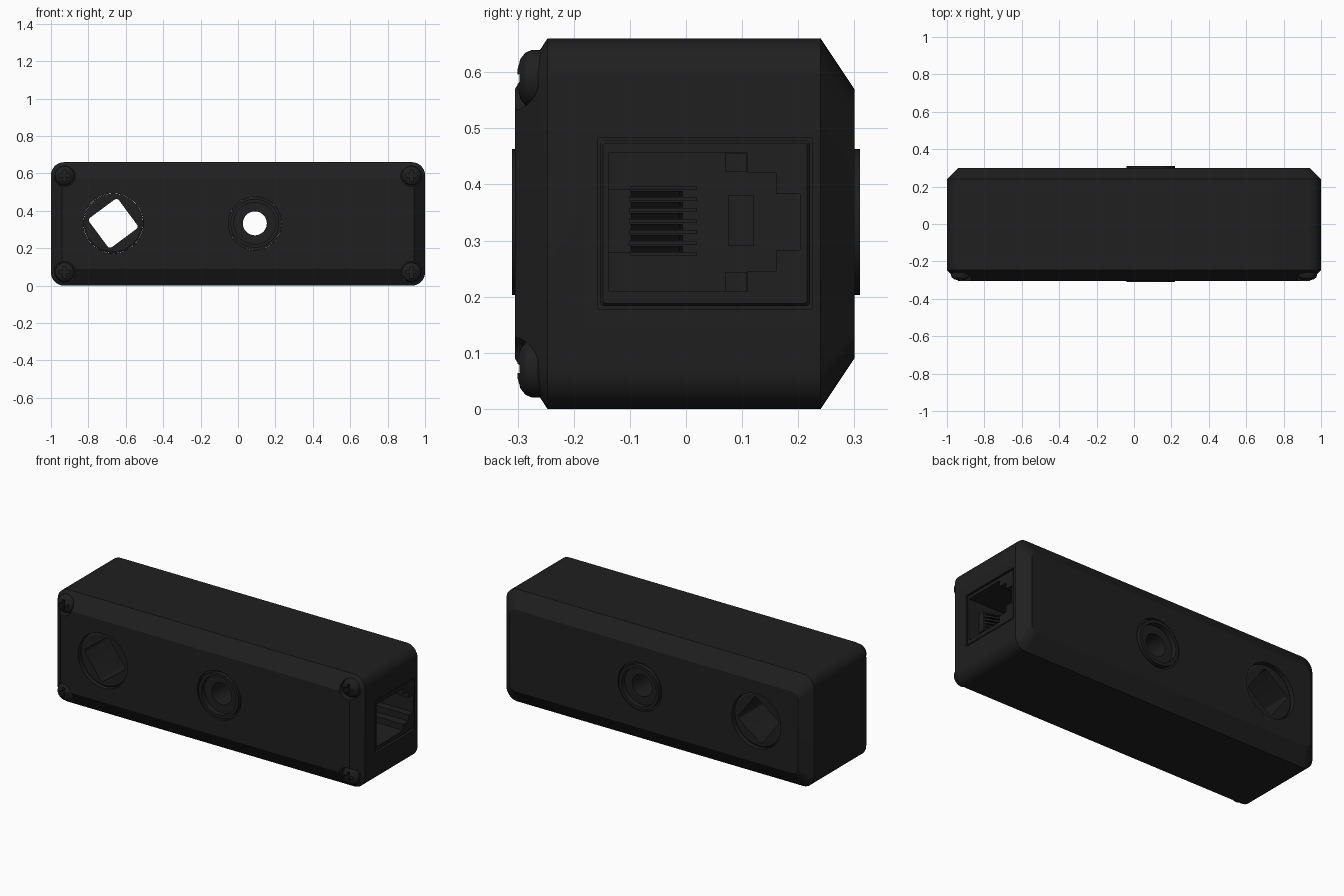
import bpy, bmesh
from math import sin, cos, pi, radians

if "Cube" in bpy.data.objects:
    bpy.data.objects.remove(bpy.data.objects["Cube"])

black = bpy.data.materials.new("black_plastic")
black.diffuse_color = (0.014, 0.014, 0.014, 1)
black.use_nodes = True
black.node_tree.nodes["Principled BSDF"].inputs["Base Color"].default_value = black.diffuse_color


def loft(name, rings, wrap=False):
    """Skin equal-length point rings; cap the ends or join last ring to first."""
    bm = bmesh.new()
    vs = [[bm.verts.new(p) for p in r] for r in rings]
    n = len(vs[0])
    pairs = list(zip(vs, vs[1:])) + ([(vs[-1], vs[0])] if wrap else [])
    for a, b in pairs:
        for i in range(n):
            j = (i + 1) % n
            bm.faces.new((a[i], a[j], b[j], b[i]))
    if not wrap:
        bm.faces.new(vs[0])
        bm.faces.new(vs[-1])
    bmesh.ops.recalc_face_normals(bm, faces=bm.faces)
    me = bpy.data.meshes.new(name)
    bm.to_mesh(me)
    bm.free()
    ob = bpy.data.objects.new(name, me)
    bpy.context.collection.objects.link(ob)
    me.materials.append(black)
    return ob


def round_rect(cx, cz, hx, hz, r, ang=0, seg=8):
    pts = []
    for q, (sx, sz) in enumerate([(1, 1), (-1, 1), (-1, -1), (1, -1)]):
        for k in range(seg + 1):
            t = (q + k / seg) * pi / 2
            x, z = sx * (hx - r) + r * cos(t), sz * (hz - r) + r * sin(t)
            pts.append((cx + x * cos(ang) - z * sin(ang), cz + x * sin(ang) + z * cos(ang)))
    return pts


def circle(cx, cz, r, n=48):
    return [(cx + r * cos(2 * pi * i / n), cz + r * sin(2 * pi * i / n)) for i in range(n)]


def at_y(pts, y):
    return [(a, y, b) for a, b in pts]


def prism_y(name, pts, lo, hi):
    return loft(name, [at_y(pts, lo), at_y(pts, hi)])


def prism_x(name, pts, lo, hi):
    return loft(name, [[(x, a, b) for a, b in pts] for x in (lo, hi)])


def rect(a0, a1, b0, b1):
    return [(a0, b0), (a1, b0), (a1, b1), (a0, b1)]


def lathe(name, cx, cz, profile, wrap=False, n=48):
    return loft(name, [at_y(circle(cx, cz, r, n), y) for r, y in profile], wrap)


def cut(ob, *cutters):
    for c in cutters:
        m = ob.modifiers.new("cut", 'BOOLEAN')
        m.operation, m.solver, m.object = 'DIFFERENCE', 'EXACT', c
        bpy.context.view_layer.objects.active = ob
        bpy.ops.object.modifier_apply(modifier=m.name)
        bpy.data.objects.remove(c)


def smooth(ob):
    bpy.ops.object.select_all(action='DESELECT')
    ob.select_set(True)
    bpy.context.view_layer.objects.active = ob
    bpy.ops.object.shade_smooth_by_angle(angle=radians(28))


MID = 0.33
HUB, HOLE = (-0.667, 0.333), (0.09, 0.333)
SCREWS = [(sx * 0.927, MID + sz * 0.258) for sx in (-1, 1) for sz in (-1, 1)]

# Case: rounded box chamfered at front and back
sections = [(-0.305, 0.94, 0.24, 0.03), (-0.247, 1, 0.33, 0.07),
            (0.24, 1, 0.33, 0.07), (0.30, 0.94, 0.24, 0.045)]
case = loft("case", [at_y(round_rect(0, MID, hx, hz, r), y) for y, hx, hz, r in sections])
cut(case, prism_y("hub_cut", circle(*HUB, 0.16), -0.5, 0.5),
    prism_y("hole_cut", circle(*HOLE, 0.142), -0.5, 0.5),
    prism_x("jack_cut", rect(-0.157, 0.225, 0.178, 0.483), 0.58, 1.2),
    *[prism_y("seat_cut", circle(x, z, 0.058, 32), -0.5, -0.264) for x, z in SCREWS])
smooth(case)

# Rotating hub with square through hole
hub = lathe("drive_hub", *HUB, [(0.148, -0.285), (0.159, -0.278), (0.159, 0.273), (0.148, 0.28)])
cut(hub, prism_y("square_cut", round_rect(*HUB, 0.098, 0.098, 0.018, radians(36.5), 5), -0.5, 0.5))
smooth(hub)

# Round mounting hole: stepped collar with counterbore
half = [(0.064, 0.28), (0.112, 0.28), (0.112, 0.31), (0.13, 0.31), (0.13, 0.285), (0.1419, 0.285)]
collar = lathe("hole_collar", *HOLE, half + [(r, -y) for r, y in reversed(half)], wrap=True)
smooth(collar)

# Corner screws with cross slots
for x, z in SCREWS:
    s = lathe("screw", x, z, [(0.052, -0.255), (0.052, -0.274), (0.047, -0.286),
                              (0.036, -0.295), (0.02, -0.30), (0.008, -0.301)], n=32)
    cut(s, prism_y("slot_a", rect(x - 0.031, x + 0.031, z - 0.008, z + 0.008), -0.4, -0.278),
        prism_y("slot_b", rect(x - 0.008, x + 0.008, z - 0.031, z + 0.031), -0.4, -0.278))
    smooth(s)

# Cable socket: block with stepped opening
outer = round_rect(0.034, 0.331, 0.187, 0.148, 0.008, 0, 3)
inner = round_rect(0.034, 0.331, 0.182, 0.143, 0.006, 0, 3)
socket = loft("socket", [[(x, a, b) for a, b in p]
                         for x, p in ((0.585, outer), (0.991, outer), (0.997, inner))])
upper = [(0.11, 0.123), (0.11, 0.087), (0.16, 0.087), (0.16, 0.05), (0.203, 0.05)]
opening = ([(-0.138, 0.333 - 0.123)] + [(y, 0.333 - d) for y, d in upper]
           + [(y, 0.333 + d) for y, d in reversed(upper)] + [(-0.138, 0.333 + 0.123)])
cut(socket, prism_x("opening_cut", opening, 0.64, 1.2))
smooth(socket)

# Socket contents: contact block, comb walls, sprung contacts, back plate
prism_x("contact_block", rect(-0.139, -0.10, 0.278, 0.392), 0.63, 0.93)
for i in range(7):
    z = 0.276 + i * 0.0195
    prism_x("comb_wall", rect(-0.10, 0.02, z - 0.003, z + 0.003), 0.63, 0.76)
for i in range(6):
    z = 0.2857 + i * 0.0195
    loft("contact", [[(x, y + dy, z + dz) for dy, dz in rect(-0.006, 0.006, -0.005, 0.005)]
                     for x, y in ((0.93, -0.104), (0.90, -0.09), (0.70, -0.018), (0.64, -0.012))])
prism_x("back_plate", rect(0.075, 0.12, 0.29, 0.38), 0.63, 0.655)
for s in (-1, 1):
    prism_x("guide_rail", rect(0.07, 0.109, *sorted((0.333 + s * 0.09, 0.333 + s * 0.1225))), 0.63, 0.80)
